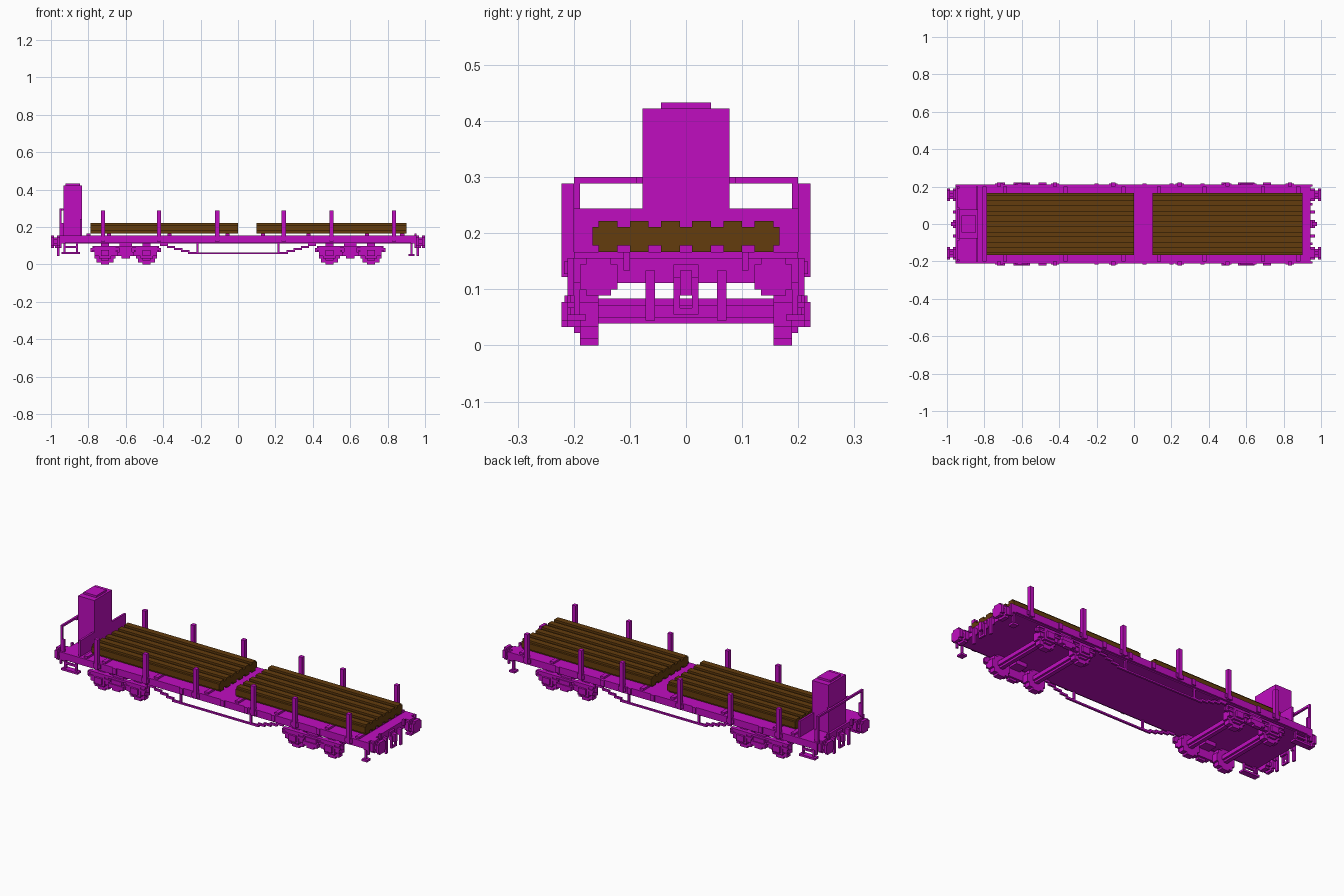
import bpy
import bmesh
import math

cube = bpy.data.objects.get("Cube")
if cube:
    bpy.data.objects.remove(cube, do_unlink=True)

UNIT = 1 / 90  # size of one building block


def material(name, color):
    m = bpy.data.materials.new(name)
    m.use_nodes = True
    m.diffuse_color = color
    m.node_tree.nodes["Principled BSDF"].inputs["Base Color"].default_value = color
    return m


magenta = material("magenta paint", (0.53, 0.004, 0.53, 1))
brown = material("brown timber", (0.125, 0.045, 0.004, 1))


def part(name, boxes, mat=magenta):
    """One object from boxes given as ((x0, x1), (y0, y1), (z0, z1)) in blocks."""
    bm = bmesh.new()
    for spans in boxes:
        verts = bmesh.ops.create_cube(bm, size=1)["verts"]
        for v in verts:
            for i, (a, b) in enumerate(spans):
                v.co[i] = ((a + b) / 2 + v.co[i] * (b - a)) * UNIT
    bmesh.ops.recalc_face_normals(bm, faces=bm.faces)
    mesh = bpy.data.meshes.new(name)
    bm.to_mesh(mesh)
    bm.free()
    mesh.materials.append(mat)
    ob = bpy.data.objects.new(name, mesh)
    bpy.context.collection.objects.link(ob)
    return ob


def both_sides(boxes):
    return boxes + [(x, (-y[1], -y[0]), z) for x, y, z in boxes]


def both_ends(boxes):
    return boxes + [((-x[1], -x[0]), y, z) for x, y, z in boxes]


def disc(axis, span, centre, z, r):
    """Stepped round disc, with its axis along x or y."""
    out = []
    rows = {}
    for k in range(-int(r + 0.5), int(r + 0.5)):
        half = round(math.sqrt(max(r * r - (k + 0.5) ** 2, 0)))
        if half:
            lo, hi = rows.get(half, (k, k + 1))
            rows[half] = (min(lo, k), max(hi, k + 1))
    for half, (lo, hi) in rows.items():
        across, height = (centre - half, centre + half), (z + lo, z + hi)
        out.append((span, across, height) if axis == "x" else (across, span, height))
    return out


# Deck with side sills and end beams
part("deck", [((-84, 84), (-18, 18), (10, 14))])
part("side_sills", both_sides([((-84, 84), (18, 19), (10.5, 14))]))
part("end_beams", both_ends([((83, 85), (-19, 19), (10, 14))]))
part("cross_bearers", [((x - 1, x + 1), (-18, 18), (14, 15))
                       for x in (-72, -62, -33, -5, 12, 34, 62, 79)])
part("sill_brackets", both_sides([((x - 1, x + 1), (19, 19.6), (11, 14))
                                  for x in (-55, -18, 5, 18, 33, 58)]))

# Side stakes in pockets
stakes = (-65, -38, -10, 22, 45, 75)
part("stakes", both_sides([((x - 1, x + 1), (18, 20), (11, 26)) for x in stakes]))
part("stake_pockets", both_sides([((x - 2, x + 2), (18, 19.6), (11.5, 13.5)) for x in stakes]))

# Two stacks of logs
for name, span in (("left_logs", (9, 81)), ("right_logs", (-71, 0))):
    logs = []
    for i in range(6):
        c = -12.5 + 5 * i
        logs.append((span, (c - 2.5, c + 2.5), (16, 19)))
        logs.append((span, (c - 1.5, c + 1.5), (15, 20)))
    part(name, logs, brown)

# Brake cabin, bulkhead and railing
part("brake_cabin", [((-84, -75), (-7, 7), (14, 38)), ((-83, -76), (-4, 4), (38, 39))])
part("bulkhead", [((-76, -75), (-18, 18), (14, 22))])
part("end_railing", [((-86, -85), (-18, 18), (26, 27))]
     + both_sides([((-86, -85), (17, 18), (13, 27)), ((-86, -84), (7, 8), (26, 27)),
                   ((-85, -84), (17, 18), (14, 20))]))

# Steps under the platform and at the far end
part("platform_steps", both_sides([((-84, -83), (17, 18), (5, 10)), ((-78, -77), (17, 18), (5, 10)),
                                   ((-85, -76), (16, 19), (5, 6)), ((-84, -77), (17, 18), (8, 9))]))
part("corner_steps", both_sides([((83, 84), (17, 18), (4, 10)), ((82, 85), (16, 19), (4, 5))]))
part("corner_handles", both_sides(both_ends([((85, 86), (18, 19), (8, 14)),
                                             ((84, 86), (18, 19), (13, 14))])))

# Buffers
buffers = []
for y in (-14, 14):
    buffers += disc("x", (85, 87), y, 11, 3) + disc("x", (87, 89), y, 11, 1.6)
    buffers += disc("x", (88.5, 90), y, 11, 3.5)
part("buffers", both_ends(buffers))

# Draw hooks and brake hoses
part("draw_hooks", both_ends([((85, 88), (-1, 1), (10, 12)), ((85, 86), (-2, 2), (9, 13)),
                              ((87, 88), (-1, 1), (8, 11)), ((86, 87), (-2, -1), (5, 11)),
                              ((86, 87), (1, 2), (5, 11)), ((86, 87), (-2, 2), (5, 6))]))
part("brake_hoses", both_ends(both_sides([((85, 87), (5, 6.5), (9, 12)),
                                          ((86, 87), (5, 6.5), (4, 10)),
                                          ((85, 86), (9, 10), (12, 15))])))

# Bogies: wheels, axles and side frames
for name, cx in (("right_bogie", -54), ("left_bogie", 54)):
    wheels, axles, frame = [], [], []
    for ax in (cx - 10, cx + 10):
        wheels += disc("y", (15, 17), ax, 5, 5) + disc("y", (14, 15), ax, 5, 5)
        axles += disc("y", (-17, 17), ax, 5.5, 2)
        frame += [((ax - 3, ax + 3), (17, 19), (3, 8)), ((ax - 2, ax + 2), (19, 20), (4, 7)),
                  ((ax - 6, ax + 6), (17, 19), (6, 7)), ((ax - 5, ax - 3), (17, 18.5), (4, 8)),
                  ((ax + 3, ax + 5), (17, 18.5), (4, 8)), ((ax - 2, ax + 2), (17, 18), (2, 3))]
    frame += [((cx - 16, cx + 16), (17, 19), (8, 9)), ((cx - 17, cx + 17), (17, 18), (6, 8)),
              ((cx - 8, cx + 8), (17, 18), (4, 8)), ((cx - 4, cx + 4), (18, 20), (4, 6)),
              ((cx - 3, cx + 3), (18, 19.5), (6, 8)), ((cx - 2, cx + 2), (18, 20), (3, 4)),
              ((cx - 3, cx + 3), (12, 18), (8, 10))]
    part(name + "_wheels", both_sides(wheels))
    part(name + "_axles", axles)
    part(name + "_frame", both_sides(frame))

# Truss rods below the sills
rods = [((19, 20), (17, 18), (5, 10)), ((0, 21), (17, 18), (5, 5.8))]
for i in range(5):
    rods.append(((20 + 3.4 * i, 24 + 3.4 * i), (17, 18), (5 + i, 6 + i)))
part("truss_rods", both_sides(both_ends(rods)))
